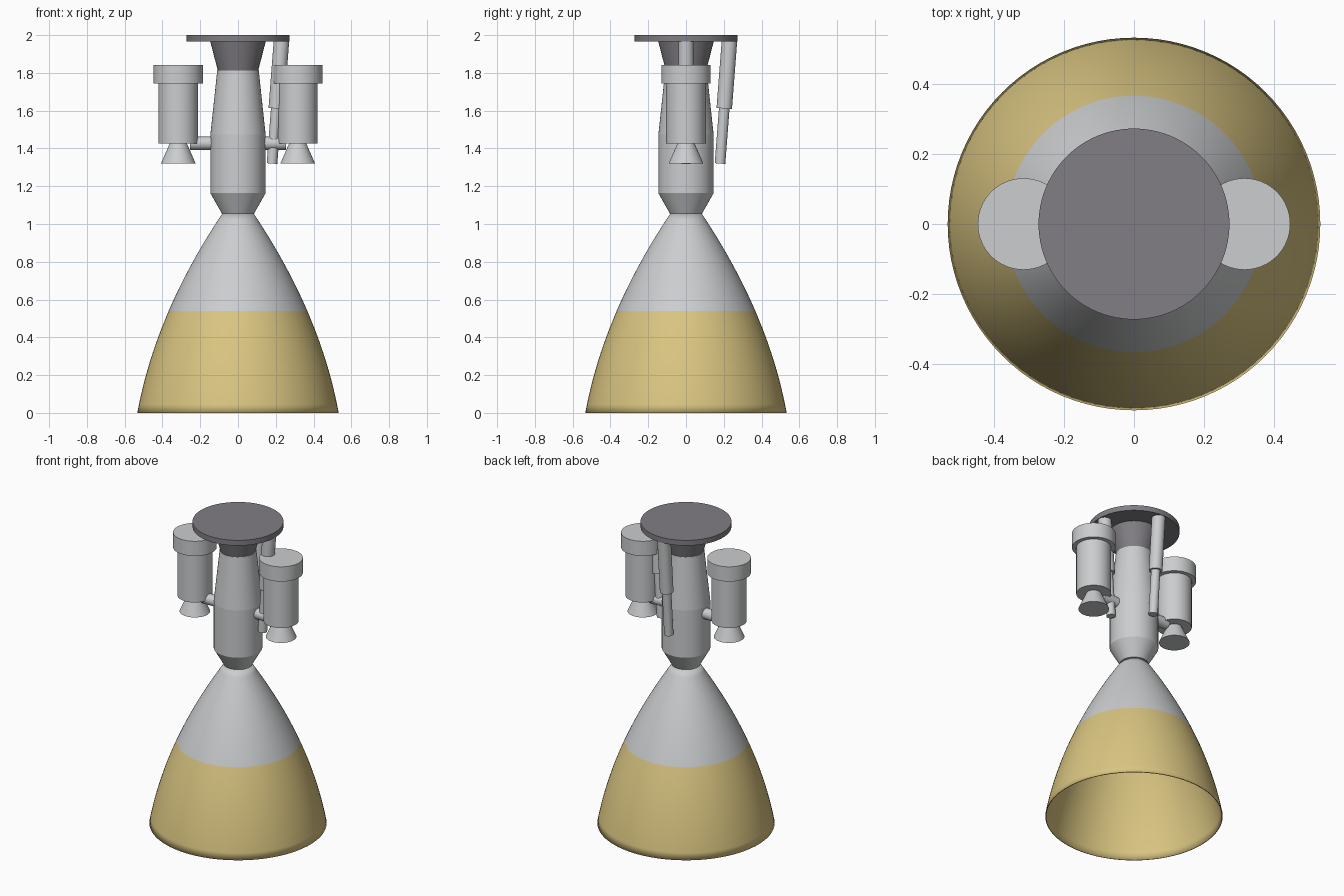
import bpy
import bmesh
from mathutils import Vector

if "Cube" in bpy.data.objects:
    bpy.data.objects.remove(bpy.data.objects["Cube"], do_unlink=True)


def make_material(name, rgb):
    mat = bpy.data.materials.new(name)
    mat.use_nodes = True
    mat.diffuse_color = (*rgb, 1)
    mat.node_tree.nodes["Principled BSDF"].inputs["Base Color"].default_value = (*rgb, 1)
    return mat


grey = make_material("light grey metal", (0.60, 0.61, 0.62))
gold = make_material("gold nozzle", (0.70, 0.56, 0.22))
dark = make_material("dark grey mount", (0.22, 0.21, 0.23))


def lathe(name, profile, mats, sides=64, capped=True, crisp=True):
    """Spin (radius, height) points, listed bottom to top, about the z axis."""
    bm = bmesh.new()
    rings = []
    for radius, z in profile:
        ring = bmesh.ops.create_circle(bm, segments=sides, radius=radius)["verts"]
        for v in ring:
            v.co.z = z
        rings.append(ring)
    for low, high in zip(rings, rings[1:]):
        for i in range(sides):
            j = (i + 1) % sides
            bm.faces.new((low[i], low[j], high[j], high[i])).smooth = True
    if capped:
        bm.faces.new(rings[0])
        bm.faces.new(rings[-1])
    bmesh.ops.recalc_face_normals(bm, faces=bm.faces)
    if crisp:
        for e in bm.edges:
            if abs(e.verts[0].co.z - e.verts[1].co.z) < 1e-5:
                e.smooth = False
    mesh = bpy.data.meshes.new(name)
    bm.to_mesh(mesh)
    bm.free()
    for m in mats:
        mesh.materials.append(m)
    obj = bpy.data.objects.new(name, mesh)
    bpy.context.collection.objects.link(obj)
    return obj


def rod(name, start, end, steps):
    """Rod between two points; steps are (radius, fraction along it)."""
    start, end = Vector(start), Vector(end)
    axis = end - start
    obj = lathe(name, [(r, f * axis.length) for r, f in steps], [grey], sides=32)
    obj.location = start
    obj.rotation_euler = axis.to_track_quat("Z", "Y").to_euler()
    return obj


# Nozzle bell: parabolic flare, gold below the seam and grey above
SEAM, THROAT = 0.54, 1.06
heights = [SEAM * i / 12 for i in range(12)]
heights += [SEAM + (THROAT - SEAM) * i / 12 for i in range(13)]
bell = lathe("nozzle_bell", [(0.533 - 0.183 * z - 0.2305 * z * z, z) for z in heights],
             [grey, gold], sides=96, capped=False, crisp=False)
for face in bell.data.polygons:
    face.material_index = 1 if face.center.z < SEAM else 0
shell = bell.modifiers.new("wall", "SOLIDIFY")
shell.thickness = 0.006
shell.offset = -1

# Combustion chamber and mount
lathe("chamber_body", [(0.085, 1.055), (0.146, 1.163), (0.146, 1.475), (0.11, 1.812)], [grey])
lathe("mount_cone", [(0.105, 1.805), (0.147, 1.967)], [dark])
lathe("mount_plate", [(0.273, 1.965), (0.273, 2.0)], [dark], sides=96)

# Side turbine pods with their arms
for side, x in (("right", -0.316), ("left", 0.316)):
    pod = lathe(side + "_pod", [(0.092, 1.32), (0.046, 1.425), (0.105, 1.425),
                                (0.105, 1.745), (0.131, 1.745), (0.131, 1.843)], [grey])
    pod.location.x = x
    rod(side + "_pod_arm", (x * 0.35, 0, 1.427), (x * 0.8, 0, 1.427), [(0.035, 0), (0.035, 1)])

# Steering struts: thick sleeve above, thin piston below
for name, dx, dy in (("left_strut", 1, 0), ("back_strut", 0, 1)):
    rod(name, (0.18 * dx, 0.18 * dy, 1.32), (0.23 * dx, 0.23 * dy, 1.968),
        [(0.028, 0), (0.028, 0.45), (0.041, 0.45), (0.041, 1)])
